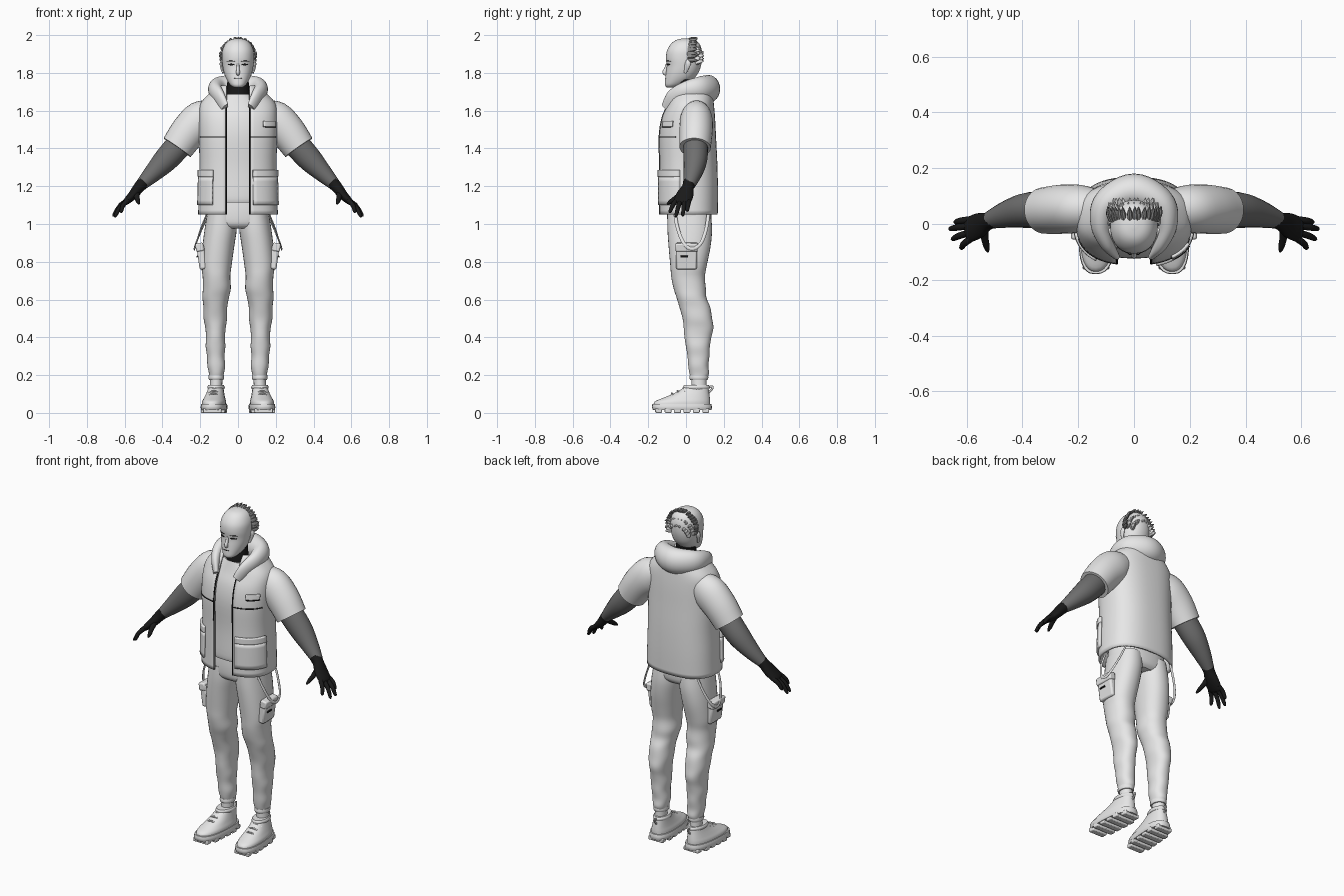
import bpy, bmesh, random
from math import sin, cos, asin, pi, copysign
from mathutils import Vector, Matrix

random.seed(4)
cube = bpy.data.objects.get("Cube")
if cube:
    bpy.data.objects.remove(cube, do_unlink=True)


def material(name, value):
    m = bpy.data.materials.new(name)
    m.use_nodes = True
    color = (value, value, value, 1)
    m.diffuse_color = color
    m.node_tree.nodes["Principled BSDF"].inputs["Base Color"].default_value = color
    return m


light = material("light grey", 0.8)
sleeve_grey = material("dark grey", 0.16)
hair_grey = material("hair grey", 0.25)
black = material("black", 0.01)


def finish(name, bm, mat, mirror=False, thick=0, bevel=0, angle=0.7):
    bmesh.ops.recalc_face_normals(bm, faces=bm.faces)
    mesh = bpy.data.meshes.new(name)
    bm.to_mesh(mesh)
    bm.free()
    mesh.materials.append(mat)
    ob = bpy.data.objects.new(name, mesh)
    bpy.context.collection.objects.link(ob)
    if thick:
        mod = ob.modifiers.new("thickness", "SOLIDIFY")
        mod.thickness, mod.offset = thick, 0
    if bevel:
        mod = ob.modifiers.new("soft edges", "BEVEL")
        mod.width, mod.segments = bevel, 2
    if mirror:
        ob.modifiers.new("other side", "MIRROR")
    bpy.ops.object.select_all(action="DESELECT")
    bpy.context.view_layer.objects.active = ob
    ob.select_set(True)
    bpy.ops.object.shade_smooth_by_angle(angle=angle)
    return ob


def smooth(rows, steps=4):
    """Catmull-Rom interpolation of rows of numbers."""
    out, last = [], len(rows) - 1
    for i in range(last):
        a, b, c, d = (rows[min(max(i + k, 0), last)] for k in (-1, 0, 1, 2))
        for j in range(steps):
            t = j / steps
            out.append([q + t / 2 * (r - p + t * (2*p - 5*q + 4*r - s + t * (3*q - p - 3*r + s)))
                        for p, q, r, s in zip(a, b, c, d)])
    return out + [list(rows[-1])]


def skin(name, rings, mat, closed=True, caps=True, **options):
    bm = bmesh.new()
    grid = [[bm.verts.new(p) for p in ring] for ring in rings]
    n = len(grid[0])
    for low, high in zip(grid, grid[1:]):
        for i in range(n if closed else n - 1):
            k = (i + 1) % n
            bm.faces.new((low[i], low[k], high[k], high[i]))
    if closed and caps:
        bm.faces.new(grid[0])
        bm.faces.new(grid[-1])
    return finish(name, bm, mat, **options)


def rim(row, t, n=2, grow=0):
    """Point on a level outline; a row is z, centre x, half width, front y, back y."""
    z, cx, rx, front, back = row
    s, c = sin(t), cos(t)
    return Vector((cx + (rx + grow) * copysign(abs(s) ** (2 / n), s),
                   (front + back) / 2 - ((back - front) / 2 + grow) * copysign(abs(c) ** (2 / n), c), z))


def loft(name, rows, mat, n=2, sides=32, steps=4, **options):
    return skin(name, [[rim(r, 2 * pi * i / sides, n) for i in range(sides)]
                       for r in smooth(rows, steps)], mat, **options)


def tube(name, rows, mat, up=(0, 1, 0), sides=20, steps=4, **options):
    """Sweep along rows of x, y, z, radius across, radius along up."""
    path = smooth(rows, steps)
    rings = []
    for i, row in enumerate(path):
        a, b = path[max(i - 1, 0)], path[min(i + 1, len(path) - 1)]
        tangent = (Vector(b[:3]) - Vector(a[:3])).normalized()
        u = tangent.cross(Vector(up)).normalized()
        v = tangent.cross(u)
        rings.append([Vector(row[:3]) + u * row[3] * cos(2 * pi * k / sides)
                      + v * row[4] * sin(2 * pi * k / sides) for k in range(sides)])
    return skin(name, rings, mat, **options)


def box(name, at, size, mat, rot=None, **options):
    bm = bmesh.new()
    m = Matrix.Translation(at) @ (rot or Matrix()) @ Matrix.Diagonal((*size, 1))
    bmesh.ops.create_cube(bm, size=1, matrix=m)
    return finish(name, bm, mat, **options)


# Vest: an open-fronted shell
N = 2.5
GAP = 0.06
vest = smooth([(1.05, 0, .205, -.138, .162), (1.18, 0, .202, -.138, .163), (1.32, 0, .198, -.138, .16),
               (1.46, 0, .202, -.14, .153), (1.56, 0, .203, -.125, .148), (1.63, 0, .195, -.095, .142),
               (1.68, 0, .155, -.075, .135), (1.73, 0, .1, -.05, .12)])


def at(z):
    for a, b in zip(vest, vest[1:]):
        if a[0] <= z <= b[0]:
            f = (z - a[0]) / (b[0] - a[0])
            return [p + f * (q - p) for p, q in zip(a, b)]
    return vest[-1]


def edge_angle(row):
    return asin((GAP / row[2]) ** (N / 2))


rings = []
for row in vest:
    a = edge_angle(row)
    rings.append([rim(row, a + (2 * pi - 2 * a) * i / 48, N) for i in range(49)])
skin("vest", rings, light, closed=False, thick=.012)


def patch(name, t0, t1, z0, z1, mat=light, thick=.012, grow=.01, **options):
    rows = [at(z0 + (z1 - z0) * i / 6) for i in range(7)]
    return skin(name, [[rim(r, t0 + (t1 - t0) * k / 10, N, grow) for k in range(11)] for r in rows],
                mat, closed=False, thick=thick, **options)


# Vest pockets, flaps and seams
for side, start in (("left", .3), ("right", -.6)):
    end = copysign(1.37, start)
    patch(side + "_vest_pocket", start, end, 1.1, 1.25)
    patch(side + "_pocket_flap", start, end, 1.25, 1.285, thick=.018)
patch("chest_pocket", .6, 1.1, 1.515, 1.545)
patch("chest_pocket_slit", .62, 1.08, 1.512, 1.517, black, thick=.004, grow=.017)
patch("chest_seam", .24, 1.25, 1.457, 1.463, black, thick=.004, grow=.006, mirror=True)
opening = [rim(r, edge_angle(r), N, .005) for r in vest if r[0] < 1.63]
tube("opening_trim", [(*p, .003, .004) for p in opening], black, up=(1, 0, 0), sides=8, steps=1, mirror=True)

# Shirt under the vest, turtleneck
loft("shirt", [(1.115, 0, .17, -.118, .14), (1.15, 0, .18, -.122, .145), (1.3, 0, .175, -.118, .14),
               (1.46, 0, .18, -.124, .135), (1.56, 0, .175, -.11, .13), (1.63, 0, .13, -.082, .11),
               (1.685, 0, .07, -.062, .07)], light, n=2.3)
loft("turtleneck", [(1.66, 0, .068, -.062, .06), (1.7, 0, .062, -.06, .055), (1.735, 0, .058, -.055, .05),
                    (1.765, 0, .056, -.045, .05)], black)

# Hood collapsed around the neck
half = [(.07, -.108, 1.615, .014, .03), (.098, -.068, 1.67, .026, .042), (.118, .0, 1.705, .038, .05),
        (.095, .075, 1.715, .052, .066)]
other = [(-r[0], *r[1:]) for r in reversed(half)]
tube("hood", half + [(0, .118, 1.715, .063, .074)] + other, light, up=(0, 0, 1), sides=24, steps=6)

# Sleeves, forearms, gloves
tube("short_sleeves", [(.12, .055, 1.59, .07, .065), (.19, .055, 1.555, .1, .085), (.26, .053, 1.49, .096, .088),
                       (.322, .048, 1.405, .087, .083)], light, sides=28, mirror=True)
tube("forearms", [(.28, .05, 1.455, .07, .065), (.375, .05, 1.348, .066, .064), (.45, .036, 1.27, .049, .05),
                  (.515, .016, 1.205, .031, .032)], sleeve_grey, mirror=True)
tube("palms", [(.5, .018, 1.22, .033, .034), (.525, .01, 1.193, .03, .032), (.555, -.005, 1.155, .025, .045),
               (.59, -.02, 1.12, .018, .045), (.6, -.024, 1.108, .01, .035)], black, mirror=True)
tips = [(.622, -.088, 1.06), (.655, -.055, 1.037), (.664, -.018, 1.042), (.645, .006, 1.068)]
for i, tip in enumerate(tips):
    base = Vector((.583, -.052 + .023 * i, 1.125))
    tip = Vector(tip)
    mid = base.lerp(tip, .5) + Vector((.006, 0, .006))
    tube(f"finger_{i + 1}", [(*base, .013, .012), (*mid, .012, .012), (*base.lerp(tip, .9), .009, .009),
                             (*tip, .003, .003)], black, sides=10, mirror=True)
tube("thumbs", [(.54, -.01, 1.17, .016, .02), (.535, -.05, 1.14, .014, .014), (.528, -.082, 1.118, .011, .011),
                (.524, -.1, 1.105, .004, .004)], black, up=(1, 0, 0), sides=10, mirror=True)

# Trousers
loft("trouser_hips", [(.975, 0, .13, -.07, .11), (1.0, 0, .162, -.095, .13), (1.06, 0, .165, -.1, .135),
                      (1.13, 0, .155, -.095, .13)], light, n=2.4)
legs = [(1.05, .086, .078, -.098, .132), (.97, .092, .085, -.098, .138), (.88, .104, .084, -.092, .13),
        (.78, .114, .08, -.083, .11), (.72, .114, .073, -.078, .1), (.66, .112, .074, -.066, .105),
        (.61, .118, .07, -.05, .108), (.56, .12, .063, -.035, .128), (.5, .12, .062, -.018, .138),
        (.45, .119, .054, -.012, .145), (.4, .119, .05, -.008, .134), (.35, .119, .052, .0, .126),
        (.3, .118, .046, .008, .124), (.25, .115, .047, .012, .118), (.21, .114, .04, .018, .122),
        (.185, .115, .036, .026, .112)]
loft("trouser_legs", legs, light, n=2.2, mirror=True)
loft("ankle_cuffs", [(.175, .115, .038, .022, .114), (.185, .115, .041, .018, .118), (.2, .115, .04, .02, .117)],
     light, mirror=True)
loft("socks", [(.1, .118, .034, .028, .11), (.18, .115, .032, .03, .108)], light, mirror=True)

# Cargo pockets and hanging straps
tilt = Matrix.Rotation(.14, 4, "Y")
box("cargo_pockets", (.192, .003, .825), (.04, .11, .13), light, tilt, bevel=.01, mirror=True)
box("cargo_flaps", (.203, .003, .877), (.042, .118, .045), light, tilt, bevel=.008, mirror=True)
box("cargo_tabs", (.215, -.01, .828), (.008, .04, .008), black, tilt, mirror=True)
tube("straps", [(.158, -.06, 1.07, .009, .004), (.195, -.045, .98, .009, .004), (.222, -.01, .895, .009, .004),
                (.231, .035, .868, .009, .004), (.222, .08, .9, .009, .004), (.188, .108, .98, .009, .004),
                (.15, .12, 1.07, .009, .004)], light, up=(1, 0, 0), sides=8, mirror=True)

# Shoes, toes turned out slightly
shoe = [loft("shoe_uppers", [(.035, .125, .063, -.172, .128), (.06, .125, .062, -.165, .128),
                             (.082, .124, .054, -.115, .126), (.11, .122, .045, -.05, .122),
                             (.14, .12, .038, -.005, .118)], light, n=2.3, mirror=True),
        loft("shoe_soles", [(.014, .125, .066, -.174, .134), (.03, .125, .069, -.18, .137),
                            (.048, .125, .066, -.178, .134)], light, n=2.6, mirror=True),
        tube("heel_loops", [(.12, .112, .1, .006, .004), (.12, .137, .125, .006, .004),
                            (.12, .138, .14, .006, .004), (.12, .115, .135, .006, .004)],
             light, up=(1, 0, 0), sides=8, mirror=True),
        loft("ankle_collars", [(.125, .12, .042, -.012, .122), (.136, .12, .046, -.016, .126),
                               (.147, .12, .041, -.01, .12)], light, mirror=True)]
for i in range(6):
    y = -.145 + .05 * i
    shoe.append(box(f"sole_lugs_{i + 1}", (.125, y, .012), (.126 - .03 * (i in (0, 5)), .036, .024),
                    light, bevel=.005, mirror=True))
for i in range(3):
    y, z = -.075 + .03 * i, .093 + .014 * i
    shoe.append(tube(f"laces_{i + 1}", [(.09, y + .012, z - .008, .005, .005), (.124, y, z + .01, .005, .005),
                                        (.158, y + .012, z - .008, .005, .005)], light, sides=8, mirror=True))
shear = Matrix.Identity(4)
shear[0][1] = -.07
for part in shoe:
    part.data.transform(shear)

# Head and face
head = [(1.722, 0, .02, -.1, -.06), (1.735, 0, .04, -.111, -.02), (1.765, 0, .06, -.11, .035),
        (1.8, 0, .074, -.106, .065), (1.84, 0, .082, -.102, .08), (1.88, 0, .085, -.106, .086),
        (1.92, 0, .082, -.1, .084), (1.955, 0, .066, -.078, .07), (1.975, 0, .042, -.05, .046),
        (1.983, 0, .01, -.012, .014)]
loft("head", head, light, n=2.15, sides=40, angle=1.2)
tube("nose", [(0, -.1, 1.85, .006, .006), (0, -.105, 1.825, .008, .009), (0, -.112, 1.803, .01, .013),
              (0, -.104, 1.793, .008, .009)], light, sides=12)
tube("ears", [(.078, -.004, 1.8, .008, .006), (.086, .004, 1.825, .012, .007), (.09, .01, 1.85, .016, .007),
              (.086, .008, 1.868, .007, .005)], light, up=(1, 0, 0), sides=12, mirror=True)


def face_strip(name, x0, x1, z, size, mirror=True):
    row = min(smooth(head, 8), key=lambda r: abs(r[0] - z))
    pts = []
    for i in range(5):
        x = x0 + (x1 - x0) * i / 4
        p = rim(row, asin((abs(x) / row[2]) ** (2.15 / 2)), 2.15, .001)
        pts.append((x, p.y, z, size * (1 - abs(i - 2) / 3), .002))
    tube(name, pts, black, sides=8, steps=2, mirror=mirror)


face_strip("eyes", .02, .052, 1.844, .005)
face_strip("eyebrows", .017, .06, 1.862, .003)
face_strip("mouth", -.02, .02, 1.771, .002, False)

# Swept-back hair: a dark crest arch in front of lighter rows
for layer, count in enumerate((19, 15, 11)):
    for i in range(count):
        a = (i / (count - 1) - .5) * (3.5 - .6 * layer) + random.uniform(-.06, .06)
        out = Vector((sin(a), 0, cos(a)))
        spread = .079 - .008 * layer
        root = Vector((0, .012 + .022 * layer, 1.888 - .03 * layer)) + out * spread
        tip = root + out * random.uniform(.014, .022) + Vector((0, .05 - .006 * layer, 0))
        tip.z = min(tip.z, 2.0)
        mid = root.lerp(tip, .5) + out * .004
        tube(f"hair_lock_{layer + 1}_{i + 1}", [(*root, .014, .012), (*mid, .012, .01), (*tip, .001, .001)],
             light if layer else hair_grey, up=(1, .2, .3), sides=8, steps=3)
